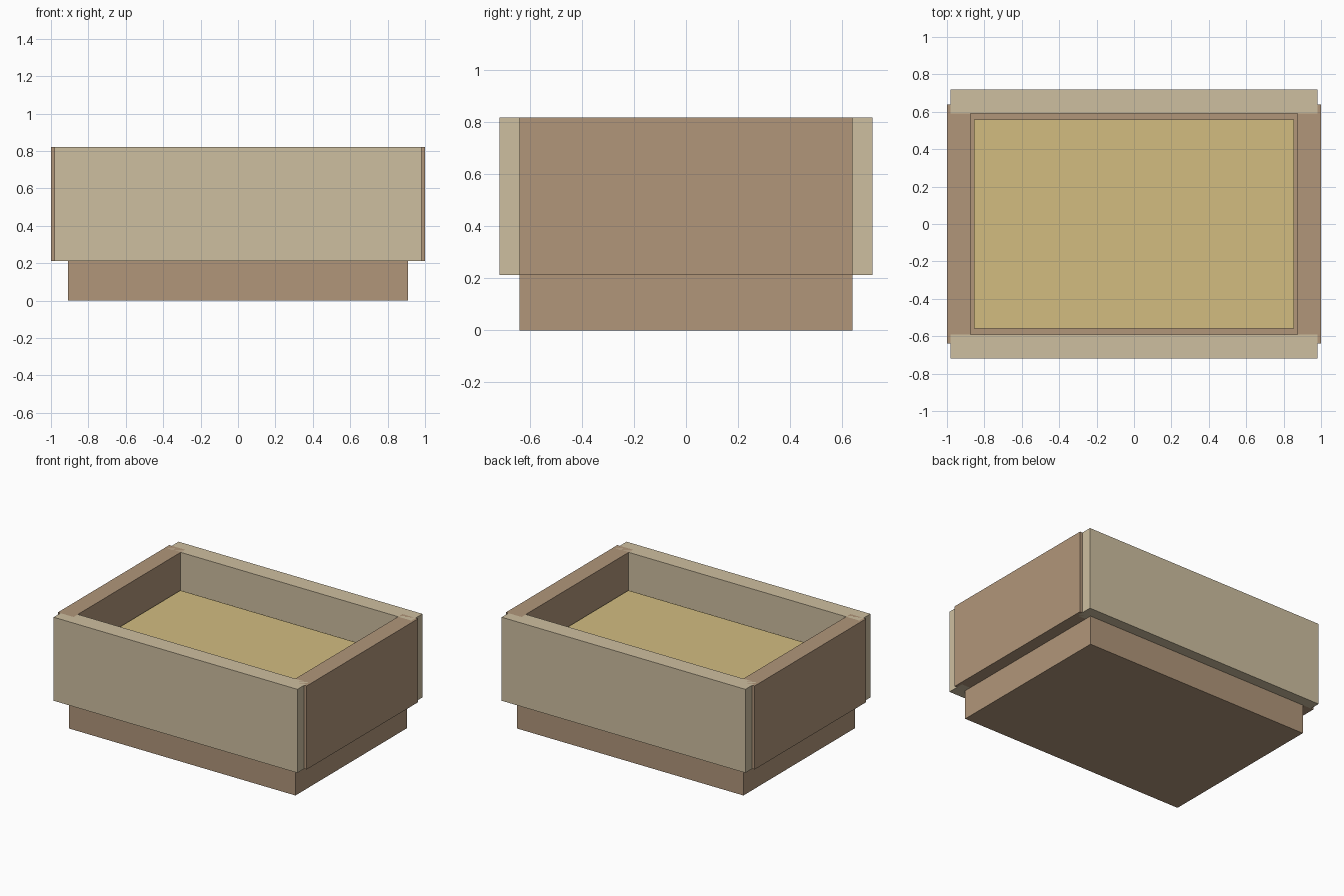
import bpy

if "Cube" in bpy.data.objects:
    bpy.data.objects.remove(bpy.data.objects["Cube"])


def material(name, rgb):
    m = bpy.data.materials.new(name)
    m.diffuse_color = (*rgb, 1)
    m.use_nodes = True
    m.node_tree.nodes["Principled BSDF"].inputs["Base Color"].default_value = m.diffuse_color
    return m


def box(name, x, y, z, mat):
    """Box spanning the (min, max) ranges on each axis."""
    spans = (x, y, z)
    bpy.ops.mesh.primitive_cube_add(size=1, location=[(a + b) / 2 for a, b in spans])
    ob = bpy.context.object
    ob.name = name
    ob.scale = [b - a for a, b in spans]
    bpy.ops.object.transform_apply(location=False, rotation=False, scale=True)
    ob.data.materials.append(mat)
    return ob


brown = material("brown_wood", (0.44, 0.305, 0.195))
tan = material("pale_wood", (0.617, 0.521, 0.352))
sand = material("sand", (0.644, 0.503, 0.216))

BASE_TOP, RIM = 0.213, 0.82

# Recessed plinth
box("base", (-0.91, 0.91), (-0.64, 0.64), (0, BASE_TOP), brown)

# Fill inside the planter, with a narrow gap to the walls
box("fill", (-0.855, 0.855), (-0.56, 0.56), (BASE_TOP, 0.56), sand)

# Long front and back boards
for name, s in (("front_board", -1), ("back_board", 1)):
    box(name, (-0.98, 0.98), sorted((s * 0.59, s * 0.718)), (BASE_TOP, RIM), tan)

# Short side boards, set into the long boards at the corners
for name, s in (("left_board", -1), ("right_board", 1)):
    box(name, sorted((s * 0.874, s * 1.0)), (-0.64, 0.64), (BASE_TOP, RIM), brown)
